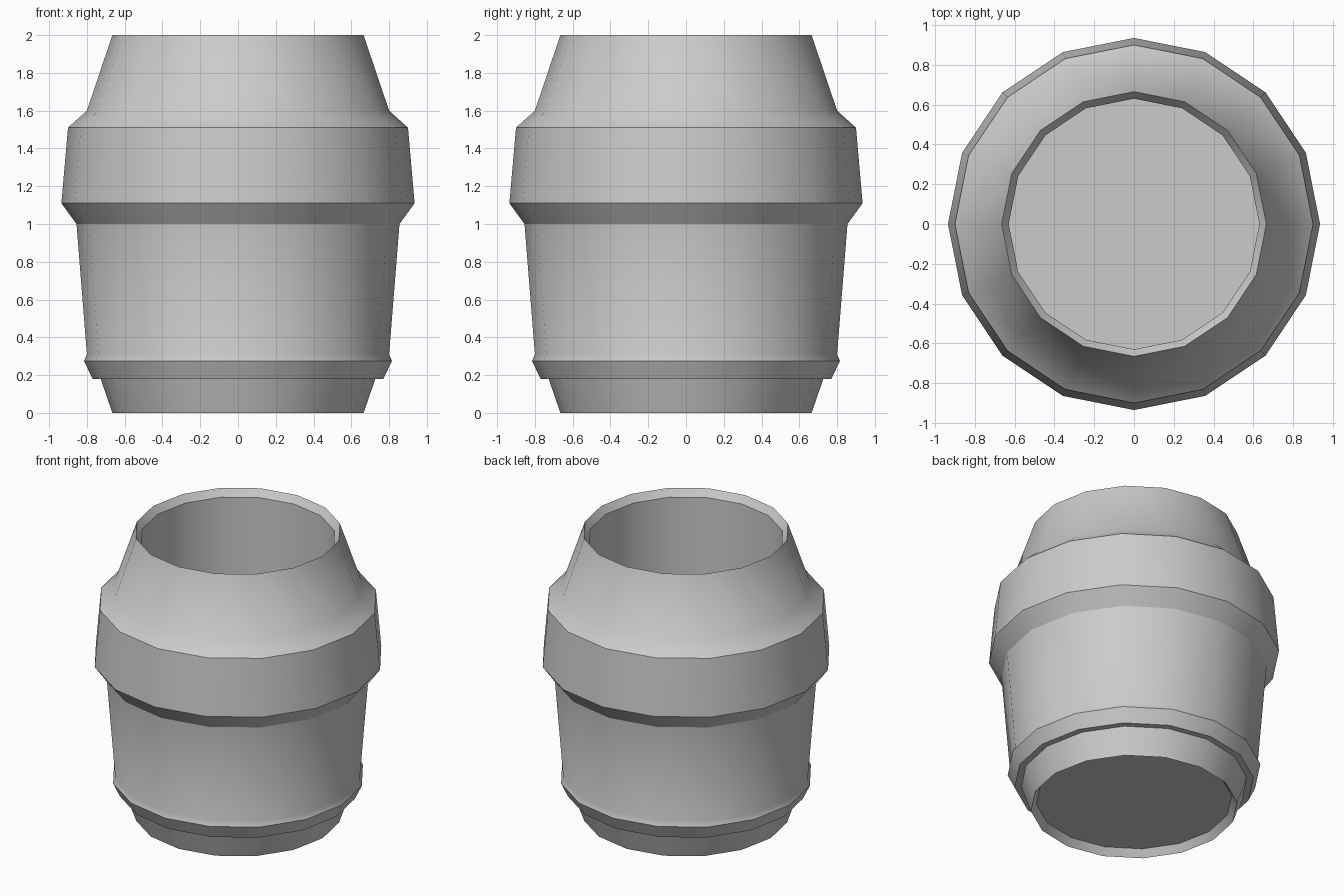
import bpy, bmesh, math

if "Cube" in bpy.data.objects:
    bpy.data.objects.remove(bpy.data.objects["Cube"])

SIDES = 16
# (radius, height): inner floor, inner wall, rim, outer shell with two hoops, recessed base
PROFILE = [
    (0.63, 0.10), (0.63, 1.95), (0.665, 2.00),
    (0.80, 1.60), (0.90, 1.51), (0.935, 1.11), (0.855, 1.00),
    (0.80, 0.31), (0.815, 0.275), (0.77, 0.18), (0.727, 0.18),
    (0.665, 0.0), (0.63, 0.05),
]


def lathe(name, profile, sides):
    """Revolve a profile around z and cap its first and last rings."""
    bm = bmesh.new()
    rings = []
    for r, z in profile:
        rings.append([bm.verts.new((r * math.cos(2 * math.pi * i / sides),
                                    r * math.sin(2 * math.pi * i / sides), z))
                      for i in range(sides)])
    for a, b in zip(rings, rings[1:]):
        for i in range(sides):
            j = (i + 1) % sides
            bm.faces.new((a[i], a[j], b[j], b[i]))
    bm.faces.new(rings[0])
    bm.faces.new(rings[-1])
    bmesh.ops.recalc_face_normals(bm, faces=bm.faces)
    mesh = bpy.data.meshes.new(name)
    bm.to_mesh(mesh)
    bm.free()
    obj = bpy.data.objects.new(name, mesh)
    bpy.context.collection.objects.link(obj)
    return obj


# Open barrel
barrel = lathe("barrel", PROFILE, SIDES)
bpy.context.view_layer.objects.active = barrel
barrel.select_set(True)
bpy.ops.object.shade_smooth_by_angle(angle=math.radians(30))
